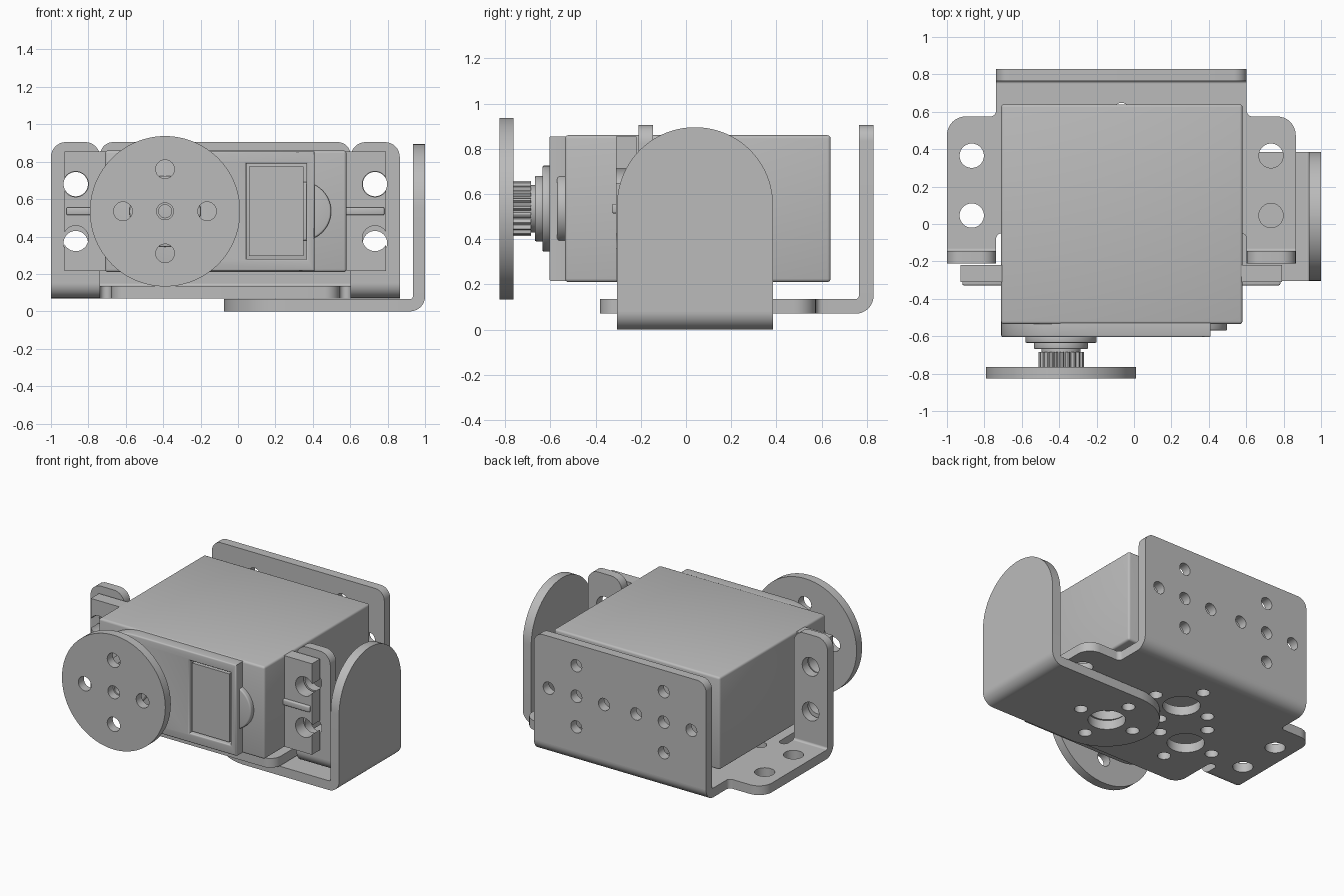
import bpy, bmesh, math
from mathutils import Vector

if "Cube" in bpy.data.objects:
    bpy.data.objects.remove(bpy.data.objects["Cube"], do_unlink=True)

grey = bpy.data.materials.new("plain grey")
grey.use_nodes = True
GREY = (0.5, 0.5, 0.5, 1)
grey.diffuse_color = GREY
grey.node_tree.nodes["Principled BSDF"].inputs["Base Color"].default_value = GREY

TURN = {"flat": (0, 0, 0), "front": (math.pi / 2, 0, 0), "side": (math.pi / 2, 0, math.pi / 2)}
AXIS = {"side": 0, "front": 1, "flat": 2}


def finish(ob):
    """Weld, fix normals, colour and shade one part."""
    bm = bmesh.new()
    bm.from_mesh(ob.data)
    bmesh.ops.remove_doubles(bm, verts=bm.verts, dist=0.0002)
    bmesh.ops.recalc_face_normals(bm, faces=bm.faces)
    bm.to_mesh(ob.data)
    bm.free()
    ob.data.materials.clear()
    ob.data.materials.append(grey)
    bpy.ops.object.select_all(action='DESELECT')
    ob.select_set(True)
    bpy.context.view_layer.objects.active = ob
    bpy.ops.object.shade_smooth_by_angle(angle=math.radians(35))


def plate(name, loops, facing, lo, hi, bevel=0):
    """Extrude a filled outline; the loops after the first are holes."""
    cu = bpy.data.curves.new(name, 'CURVE')
    cu.dimensions, cu.fill_mode = '2D', 'BOTH'
    cu.extrude = (hi - lo) / 2 - bevel
    cu.bevel_depth, cu.bevel_resolution, cu.offset = bevel, 2, -bevel
    for loop in loops:
        sp = cu.splines.new('POLY')
        sp.points.add(len(loop) - 1)
        for pt, (u, v) in zip(sp.points, loop):
            pt.co = (u, v, 0, 1)
        sp.use_cyclic_u = True
    ob = bpy.data.objects.new(name, cu)
    bpy.context.collection.objects.link(ob)
    ob.rotation_euler = TURN[facing]
    ob.location[AXIS[facing]] = (lo + hi) / 2
    bpy.ops.object.select_all(action='DESELECT')
    ob.select_set(True)
    bpy.context.view_layer.objects.active = ob
    bpy.ops.object.convert(target='MESH')
    finish(bpy.context.object)


def box(name, x, y, z, bevel=0.015):
    me = bpy.data.meshes.new(name)
    bm = bmesh.new()
    bmesh.ops.create_cube(bm, size=1)
    for v in bm.verts:
        v.co = [(r[0] + r[1]) / 2 + c * (r[1] - r[0]) for c, r in zip(v.co, (x, y, z))]
    bmesh.ops.bevel(bm, geom=bm.edges[:], offset=bevel, segments=3, profile=0.5, affect='EDGES')
    bm.to_mesh(me)
    bm.free()
    ob = bpy.data.objects.new(name, me)
    bpy.context.collection.objects.link(ob)
    finish(ob)


def arc(u, v, r, a0, a1, n=16):
    angles = [math.radians(a0 + (a1 - a0) * i / n) for i in range(n + 1)]
    return [(u + r * math.cos(a), v + r * math.sin(a)) for a in angles]


def circle(u, v, r, n=40):
    return arc(u, v, r, 0, 360, n)[:-1]


def rounded(corners):
    """Right-angled outline from (u, v, corner radius)."""
    out = []
    for i, (u, v, r) in enumerate(corners):
        p = Vector((u, v))
        if not r:
            out.append((u, v))
            continue
        d1 = (Vector(corners[i - 1][:2]) - p).normalized()
        d2 = (Vector(corners[(i + 1) % len(corners)][:2]) - p).normalized()
        c = p + (d1 + d2) * r
        n = 20 if r > 0.2 else 8
        for k in range(n + 1):
            t = math.pi / 2 * k / n
            out.append(tuple(c - r * (d2 * math.cos(t) + d1 * math.sin(t))))
    return out


def rect(u0, u1, v0, v1, low=0, top=0):
    return rounded([(u0, v0, low), (u1, v0, low), (u1, v1, top), (u0, v1, top)])


def plus_holes(u, v, centre, small=0.043, arm=0.215):
    return [circle(u, v, centre)] + [circle(u + a * arm, v + b * arm, small, 24)
                                     for a, b in ((1, 0), (-1, 0), (0, 1), (0, -1))]


T, R = 0.065, 0.08          # sheet thickness, outer bend radius
CX = -0.0675                # bracket centre line
SHAFT = (-0.39, 0.535)      # output axis in x, z
SIDES = (("right", -1), ("left", 1))


def bend(name, u, v, a0, facing, lo, hi):
    ring = arc(u, v, R, a0, a0 + 90) + arc(u, v, R - T, a0 + 90, a0)
    plate(name, [ring], facing, lo, hi)


# Mounting bracket: base with wings, slots and front tongue
half = [(0.67, 0.75, 0), (0.67, 0.575, 0.03), (0.9325, 0.575, 0.1), (0.9325, -0.13, 0),
        (0.67, -0.13, 0), (0.67, -0.05, 0.03), (0.61, -0.05, 0.03), (0.61, -0.38, 0.08)]
outline = [(CX + u, v, r) for u, v, r in half] + [(CX - u, v, r) for u, v, r in reversed(half)]
holes = [circle(CX + s * 0.8, y, 0.065) for s in (-1, 1) for y in (0.045, 0.365)]
for dx, y in ((-0.325, 0.045), (0.325, 0.045), (0, 0.39)):
    holes += plus_holes(CX + dx, y, 0.12)
plate("bracket_base", [rounded(outline)] + holes, "flat", 0.07, 0.07 + T)

# Bracket back wall
wall_holes = [h for s in (-1, 1) for h in plus_holes(CX + s * 0.34, 0.54, 0.043)]
plate("bracket_back_wall", [rect(CX - 0.67, CX + 0.67, 0.15, 0.905, 0, 0.07)] + wall_holes,
      "front", 0.83 - T, 0.83)
bend("bracket_back_bend", 0.75, 0.15, 270, "side", CX - 0.67, CX + 0.67)

# Bracket front tabs
for side, s in SIDES:
    x0, x1 = sorted((CX + s * 0.67, CX + s * 0.9325))
    tab_holes = [circle(CX + s * 0.8, z, 0.065) for z in (0.365, 0.68)]
    plate(side + "_tab", [rect(x0, x1, 0.15, 0.905, 0, 0.08)] + tab_holes, "front", -0.21, -0.21 + T)
    bend(side + "_tab_bend", -0.13, 0.15, 180, "side", x0, x1)

# Side arm: rounded foot, bend and rounded upright
foot = rounded([(-0.075, -0.305, 0.344), (0.92, -0.305, 0), (0.92, 0.385, 0), (-0.075, 0.385, 0.344)])
plate("arm_foot", [foot] + plus_holes(0.26, 0.04, 0.12), "flat", 0, T)
bend("arm_bend", 0.92, R, 270, "front", -0.305, 0.385)
plate("arm_upright", [rect(-0.305, 0.385, R, 0.895, 0, 0.344)], "side", 1 - T, 1)

# Motor case with raised front cover
box("motor_case", (-0.71, 0.58), (-0.535, 0.64), (0.21, 0.86))
cover = arc(*SHAFT, 0.32, 90, 270, 40) + [(0.41, 0.215), (0.41, 0.855)]
plate("front_cover", [cover, rect(0.045, 0.365, 0.28, 0.79)], "front", -0.605, -0.5, 0.01)
plate("cover_panel", [rect(0.06, 0.35, 0.295, 0.775)], "front", -0.597, -0.5)
plate("cable_boss", [arc(0.34, 0.535, 0.158, -90, 90, 28)], "front", -0.57, -0.5, 0.01)

# Mounting ears with open screw holes and a rib
for side, s in SIDES:
    ear = [(0.62, 0.215), (0.86, 0.215)]
    gap = math.degrees(math.acos(0.06 / 0.068))
    for z in (0.39, 0.68):
        ear += arc(0.8, z, 0.068, 360 - gap, gap, 32)
    ear += [(0.86, 0.855), (0.62, 0.855)]
    plate(side + "_ear", [[(CX + s * u, v) for u, v in ear]], "front", -0.31, -0.22)
    box(side + "_ear_rib", sorted((CX + s * 0.63, CX + s * 0.85)), (-0.328, -0.28),
        (0.514, 0.556), 0.008)

# Output shaft: stepped collars, toothed spline and round horn
for name, r, lo, hi in (("wide_collar", 0.19, -0.635, -0.6), ("narrow_collar", 0.145, -0.668, -0.63),
                        ("shaft_neck", 0.105, -0.7, -0.66)):
    plate(name, [circle(*SHAFT, r, 48)], "front", lo, hi, 0.006)
teeth = [(SHAFT[0] + r * math.cos(a), SHAFT[1] + r * math.sin(a))
         for k in range(84)
         for a, r in [(math.tau * k / 84, 0.122 if k % 4 < 2 else 0.108)]]
plate("shaft_spline", [teeth, circle(*SHAFT, 0.035, 24)], "front", -0.766, -0.685)
horn_holes = plus_holes(*SHAFT, 0.045, 0.05, 0.225)
plate("round_horn", [circle(*SHAFT, 0.402, 96)] + horn_holes, "front", -0.825, -0.764)
